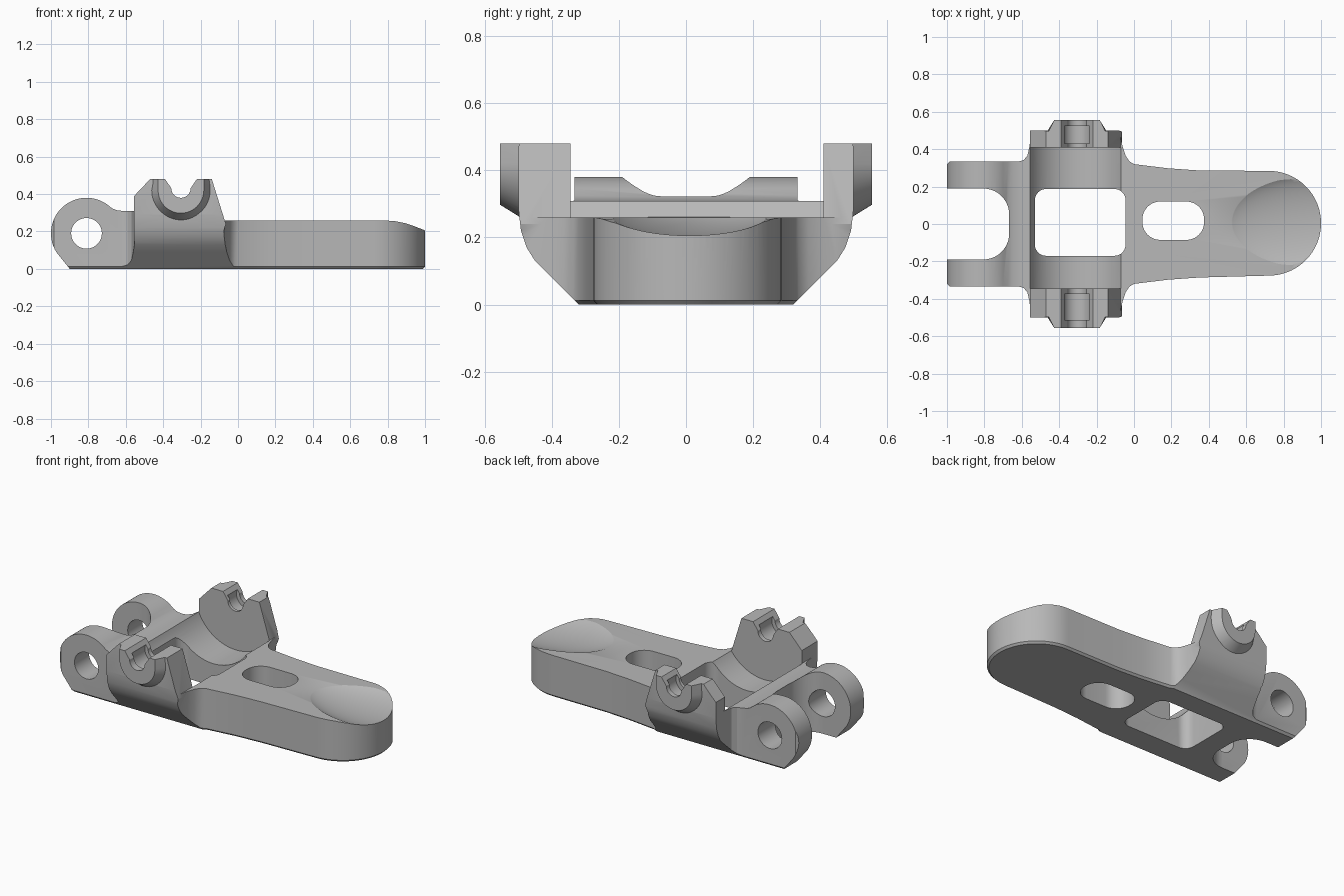
import bpy, bmesh, math
from mathutils import Vector

cube = bpy.data.objects.get("Cube")
if cube:
    bpy.data.objects.remove(cube, do_unlink=True)

grey = bpy.data.materials.new("machined_grey")
grey.use_nodes = True
grey.diffuse_color = (0.48, 0.48, 0.48, 1)
for node in grey.node_tree.nodes:
    if node.type == 'BSDF_PRINCIPLED':
        node.inputs["Base Color"].default_value = (0.48, 0.48, 0.48, 1)


def arc(cx, cy, r, a0, a1, n=24):
    return [(cx + r * math.cos(math.radians(a0 + (a1 - a0) * i / n)),
             cy + r * math.sin(math.radians(a0 + (a1 - a0) * i / n))) for i in range(n + 1)]


def rounded_rect(x0, x1, y0, y1, r):
    return (arc(x1 - r, y1 - r, r, 0, 90, 10) + arc(x0 + r, y1 - r, r, 90, 180, 10)
            + arc(x0 + r, y0 + r, r, 180, 270, 10) + arc(x1 - r, y0 + r, r, 270, 360, 10))


PLACE = {'x': lambda u, v, t: (t, u, v),
         'y': lambda u, v, t: (u, t, v),
         'z': lambda u, v, t: (u, v, t)}


def prism(name, pts, axis, lo, hi, end_pts=None, chamfer=0):
    """Extrude a profile along an axis, optionally to a different end profile."""
    bm = bmesh.new()
    a = [bm.verts.new(PLACE[axis](u, v, lo)) for u, v in pts]
    b = [bm.verts.new(PLACE[axis](u, v, hi)) for u, v in (end_pts or pts)]
    cap = bm.faces.new(a)
    bm.faces.new(b[::-1])
    for i in range(len(a)):
        j = (i + 1) % len(a)
        bm.faces.new((a[j], a[i], b[i], b[j]))
    bmesh.ops.recalc_face_normals(bm, faces=bm.faces[:])
    if chamfer:
        bmesh.ops.inset_region(bm, faces=[cap], thickness=chamfer, use_boundary=True)
        inner = set(cap.verts)
        for v in bm.verts:
            if v not in inner and abs(v.co.z - lo) < 1e-5:
                v.co.z += chamfer
    mesh = bpy.data.meshes.new(name)
    bm.to_mesh(mesh)
    bm.free()
    mesh.materials.append(grey)
    obj = bpy.data.objects.new(name, mesh)
    bpy.context.collection.objects.link(obj)
    return obj


def combine(target, tool, operation):
    mod = target.modifiers.new("combine", 'BOOLEAN')
    mod.operation = operation
    mod.solver = 'EXACT'
    mod.object = tool
    bpy.context.view_layer.objects.active = target
    bpy.ops.object.modifier_apply(modifier=mod.name)
    bpy.data.objects.remove(tool, do_unlink=True)


# Plan outline: rounded tip, tapering neck, flared sides, straight fork
half = [(0.35, 0.286), (0.18, 0.298), (0.0, 0.32), (-0.025, 0.335), (-0.045, 0.365),
        (-0.06, 0.41), (-0.1, 0.6), (-0.53, 0.6), (-0.56, 0.41), (-0.57, 0.365),
        (-0.59, 0.342), (-0.62, 0.333), (-0.985, 0.333), (-1.0, 0.32)]
plan = arc(0.72, 0.004, 0.28, -90, 90, 48) + half + [(x, -y) for x, y in reversed(half)]
lever = prism("lever_body", plan, 'z', 0, 0.6, chamfer=0.012)

# Side profile: fork eye, web and flat lever
side = ([(1.1, -0.05), (-0.87, -0.05), (-0.9, 0.0)] + arc(-0.81, 0.19, 0.19, 212, 55, 36)
        + [(-0.675, 0.325), (-0.65, 0.314), (-0.61, 0.309), (-0.4, 0.309), (-0.2, 0.26),
           (0.77, 0.26), (0.84, 0.255), (0.9, 0.243), (1.0, 0.208), (1.1, 0.17)])
combine(lever, prism("side_profile", side, 'y', -0.7, 0.7), 'INTERSECT')

# Pair of upright cradle plates
plate = [(-0.5, 0.02), (-0.14, 0.02), (-0.1, 0.12), (-0.065, 0.24), (-0.14, 0.48),
         (-0.47, 0.48), (-0.555, 0.39), (-0.555, 0.15)]
combine(lever, prism("cradle_plates", plate, 'y', -0.65, 0.65), 'UNION')

# Sloping undersides of the cradles
edge = [(0.27, -0.05), (0.45, 0.13), (0.475, 0.17), (0.492, 0.22), (0.5, 0.29),
        (0.5, 0.45), (0.49, 0.6)]
section = edge + [(-y, z) for y, z in reversed(edge)]
combine(lever, prism("cross_section", section, 'x', -1.2, 1.2), 'INTERSECT')


# Tapered bosses on the outer faces
def boss_outline(r, top):
    return [(-0.305 + top, 0.48)] + arc(-0.305, 0.42, r, 0, -180, 32) + [(-0.305 - top, 0.48)]


for s in (-1, 1):
    combine(lever, prism("boss", boss_outline(0.175, 0.164), 'y', s * 0.47, s * 0.555,
                         boss_outline(0.122, 0.122)), 'UNION')

# Round trough between the cradles
trough = arc(-0.3, 0.42, 0.28, 180, 360, 48) + [(-0.02, 0.8), (-0.58, 0.8)]
combine(lever, prism("trough_cut", trough, 'y', -0.345, 0.41), 'DIFFERENCE')

# Openings through the plan
for name, box in (("fork_gap", (-1.4, -0.667, -0.19, 0.19, 0.14)),
                  ("window", (-0.53, -0.045, -0.17, 0.187, 0.06)),
                  ("finger_slot", (0.045, 0.375, -0.085, 0.12, 0.095))):
    combine(lever, prism(name, rounded_rect(*box), 'z', -0.2, 0.8), 'DIFFERENCE')

# Pivot hole through both fork eyes
combine(lever, prism("pivot_hole", arc(-0.81, 0.19, 0.082, 0, 352.5, 47), 'y', -0.7, 0.7),
        'DIFFERENCE')

# Snap grooves with a wider seat inside each cradle
groove = [(-0.377, 0.5), (-0.39, 0.5), (-0.39, 0.48)] + arc(-0.305, 0.432, 0.052, 180, 360, 20) \
    + [(-0.22, 0.48), (-0.22, 0.5)]
combine(lever, prism("snap_groove", groove, 'y', -0.7, 0.7), 'DIFFERENCE')
for lo, hi in ((-0.512, -0.375), (0.43, 0.525)):
    seat = arc(-0.305, 0.425, 0.073, 0, 350, 35)
    combine(lever, prism("snap_seat", seat, 'y', lo, hi), 'DIFFERENCE')

# Shallow thumb dish at the tip
bpy.ops.mesh.primitive_uv_sphere_add(segments=96, ring_count=64, radius=1,
                                     location=(0.95, 0.01, 0.305))
dish = bpy.context.object
dish.name = "thumb_dish"
dish.scale = (0.48, 0.275, 0.1)
dish.data.materials.append(grey)
bpy.context.view_layer.update()
combine(lever, dish, 'DIFFERENCE')

# Smooth curved faces, crisp edges
bpy.ops.object.select_all(action='DESELECT')
lever.select_set(True)
bpy.context.view_layer.objects.active = lever
bpy.ops.object.shade_smooth_by_angle(angle=math.radians(28))
